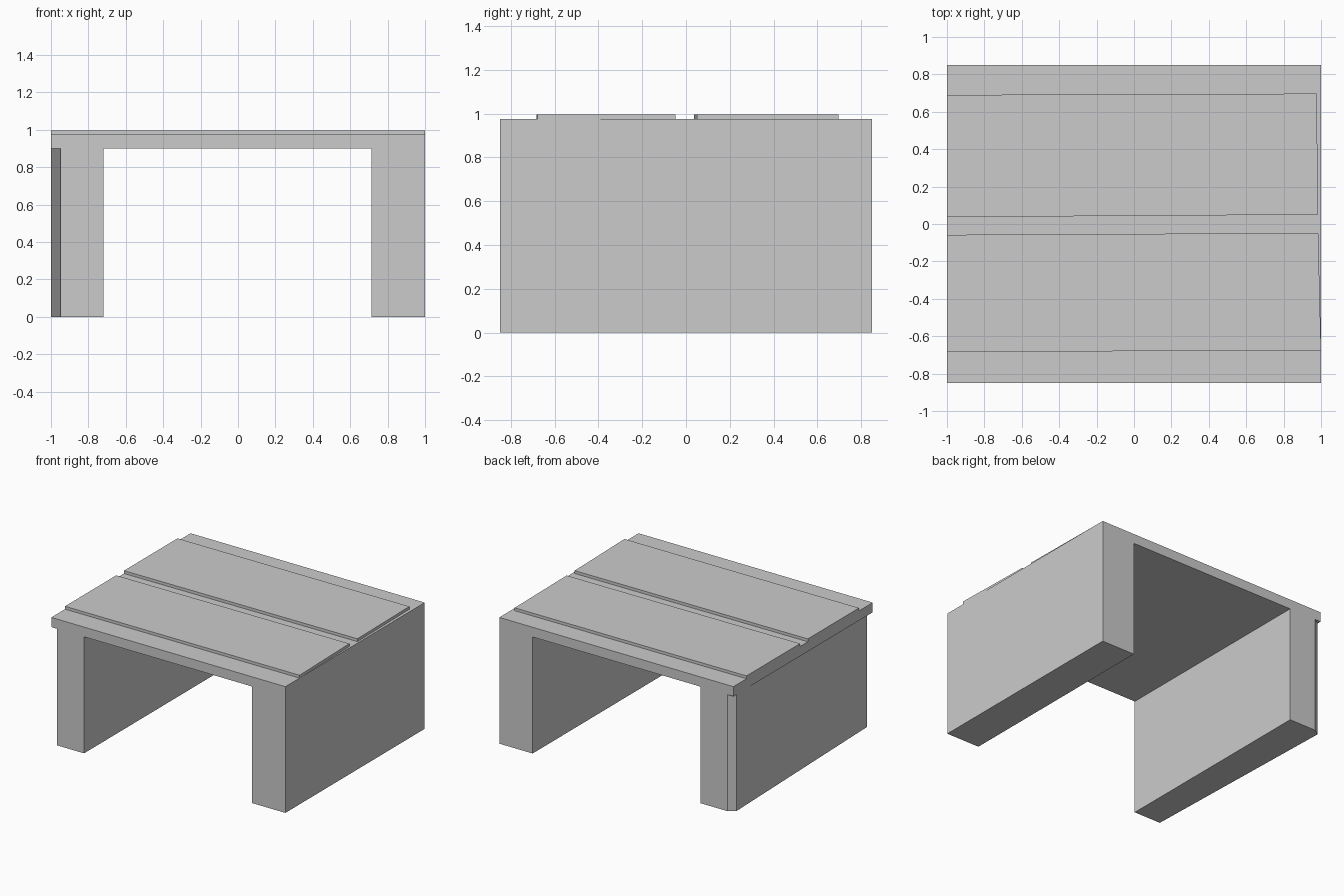
import bpy, bmesh
from mathutils import Vector

if "Cube" in bpy.data.objects:
    bpy.data.objects.remove(bpy.data.objects["Cube"])

HALF_DEPTH = 0.85
UNDER, DECK, TOP = 0.90, 0.975, 0.997


def prism(name, outline, sweep, open_sides=()):
    """Sweep a flat outline along a vector; drop hidden sides by direction."""
    bm = bmesh.new()
    face = bm.faces.new([bm.verts.new(p) for p in outline])
    new = bmesh.ops.extrude_face_region(bm, geom=[face], use_keep_orig=True)["geom"]
    bmesh.ops.translate(bm, vec=sweep, verts=[g for g in new if isinstance(g, bmesh.types.BMVert)])
    bmesh.ops.recalc_face_normals(bm, faces=bm.faces)
    bm.normal_update()
    hidden = [f for f in bm.faces if any(f.normal.dot(Vector(d)) > 0.99999 for d in open_sides)]
    bmesh.ops.delete(bm, geom=hidden, context='FACES_ONLY')
    mesh = bpy.data.meshes.new(name)
    bm.to_mesh(mesh)
    bm.free()
    obj = bpy.data.objects.new(name, mesh)
    bpy.context.collection.objects.link(obj)
    return obj


# Deck and both legs in one arch profile; the deck overhangs on the left
arch = [(-1, UNDER), (-0.95, UNDER), (-0.95, 0), (-0.72, 0), (-0.72, UNDER),
        (0.715, UNDER), (0.715, 0), (1, 0), (1, DECK), (-1, DECK)]
prism("arch_body", [(x, -HALF_DEPTH, z) for x, z in arch], (0, 2 * HALF_DEPTH, 0))

# Slanted outer wall of the left leg, flush with the deck at the back
wall = [(-0.95, -HALF_DEPTH), (-0.95, HALF_DEPTH), (-1, 0.815)]
prism("left_slanted_wall", [(x, y, 0) for x, y in wall], (0, 0, UNDER),
      open_sides=[(1, 0, 0), (0, 0, 1)])

# Two slightly crooked planks on the deck, separated by a gap
planks = {
    "back_plank": [(-1, 0.037), (0.985, 0.05), (0.976, 0.697), (-1, 0.69)],
    "front_plank": [(-1, -0.683), (1, -0.677), (0.985, -0.048), (-1, -0.058)],
}
for name, corners in planks.items():
    prism(name, [(x, y, DECK) for x, y in corners], (0, 0, TOP - DECK),
          open_sides=[(0, 0, -1)])
